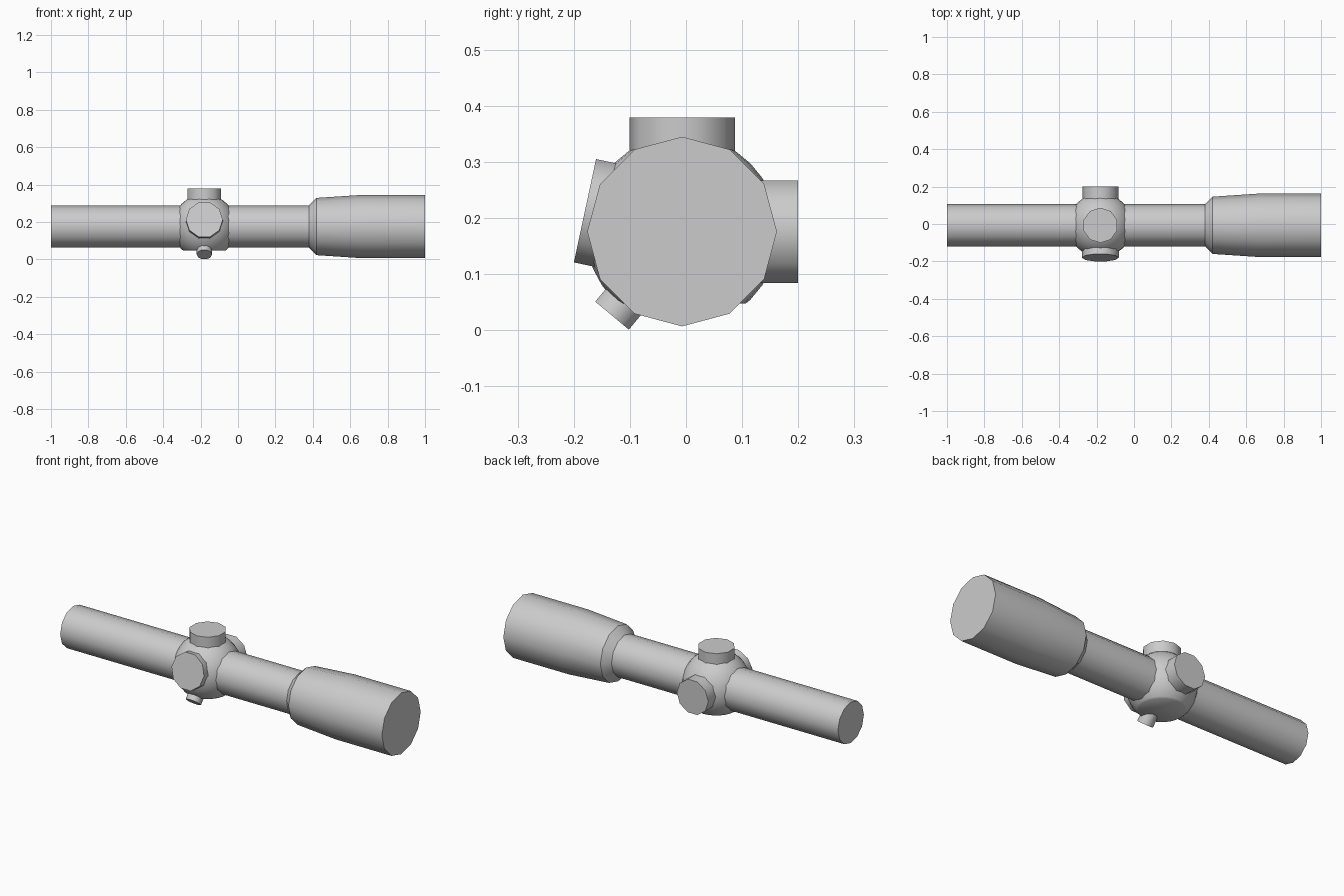
import bpy, bmesh, math
from mathutils import Vector, Matrix

cube = bpy.data.objects.get("Cube")
if cube:
    bpy.data.objects.remove(cube)

AXIS_Y, AXIS_Z = -0.007, 0.176
HUB = Vector((-0.18, AXIS_Y, AXIS_Z))

grey = bpy.data.materials.new("plain grey")
grey.use_nodes = True
colour = (0.6, 0.6, 0.6, 1)
grey.diffuse_color = colour
grey.node_tree.nodes["Principled BSDF"].inputs["Base Color"].default_value = colour


def finish(name, bm):
    bmesh.ops.recalc_face_normals(bm, faces=bm.faces)
    mesh = bpy.data.meshes.new(name)
    bm.to_mesh(mesh)
    bm.free()
    mesh.materials.append(grey)
    obj = bpy.data.objects.new(name, mesh)
    bpy.context.collection.objects.link(obj)
    bpy.ops.object.select_all(action='DESELECT')
    obj.select_set(True)
    bpy.context.view_layer.objects.active = obj
    bpy.ops.object.shade_smooth_by_angle(angle=math.radians(40))
    return obj


def lathe_x(name, profile, sides):
    """Closed body turned around the long axis; profile holds (x, radius)."""
    bm = bmesh.new()
    rings = []
    for x, r in profile:
        angles = [math.tau * i / sides for i in range(sides)]
        rings.append([bm.verts.new((x, AXIS_Y + r * math.cos(a), AXIS_Z + r * math.sin(a)))
                      for a in angles])
    for a, b in zip(rings, rings[1:]):
        for i in range(sides):
            j = (i + 1) % sides
            bm.faces.new((a[i], a[j], b[j], b[i]))
    bm.faces.new(rings[0])
    bm.faces.new(rings[-1])
    return finish(name, bm)


def knob(name, direction, radius, reach, sides=10, first=Vector((1, 0, 0))):
    """Cylinder from inside the hub outwards, with one corner towards first."""
    out = Vector(direction).normalized()
    side = out.cross(first)
    turn = Matrix((first, side, out)).transposed().to_4x4()
    start = 0.08
    bm = bmesh.new()
    bmesh.ops.create_cone(bm, cap_ends=True, segments=sides, radius1=radius,
                          radius2=radius, depth=reach - start)
    # turn the first corner onto the local x axis
    corner = bm.verts[:][0].co
    spin = Matrix.Rotation(-math.atan2(corner.y, corner.x), 4, 'Z')
    lift = Matrix.Translation((0, 0, (reach + start) / 2))
    bm.transform(Matrix.Translation(HUB) @ turn @ lift @ spin)
    return finish(name, bm)


# Main tube with the flared front bell
lathe_x("scope_tube", [(-1, 0.113), (0.38, 0.113), (0.42, 0.153),
                       (0.66, 0.169), (1, 0.169)], 12)

# Round turret housing with a flat underside
bm = bmesh.new()
bmesh.ops.create_uvsphere(bm, u_segments=24, v_segments=16, radius=0.172)
bm.transform(Matrix.Translation(HUB))
cut = bmesh.ops.bisect_plane(bm, geom=bm.verts[:] + bm.edges[:] + bm.faces[:],
                             plane_co=(0, 0, 0.048), plane_no=(0, 0, -1), clear_outer=True)
rim = [e for e in cut["geom_cut"] if isinstance(e, bmesh.types.BMEdge)]
bmesh.ops.edgeloop_fill(bm, edges=rim)
finish("turret_housing", bm)

# Adjustment knobs
knob("top_knob", (0, 0, 1), 0.094, 0.203, first=Vector((0, 1, 0)))
knob("back_knob", (0, 1, 0), 0.096, 0.207)
knob("front_knob", (0, -0.978, 0.21), 0.099, 0.177)
knob("small_lower_knob", (0, -0.64, -0.768), 0.041, 0.195)
